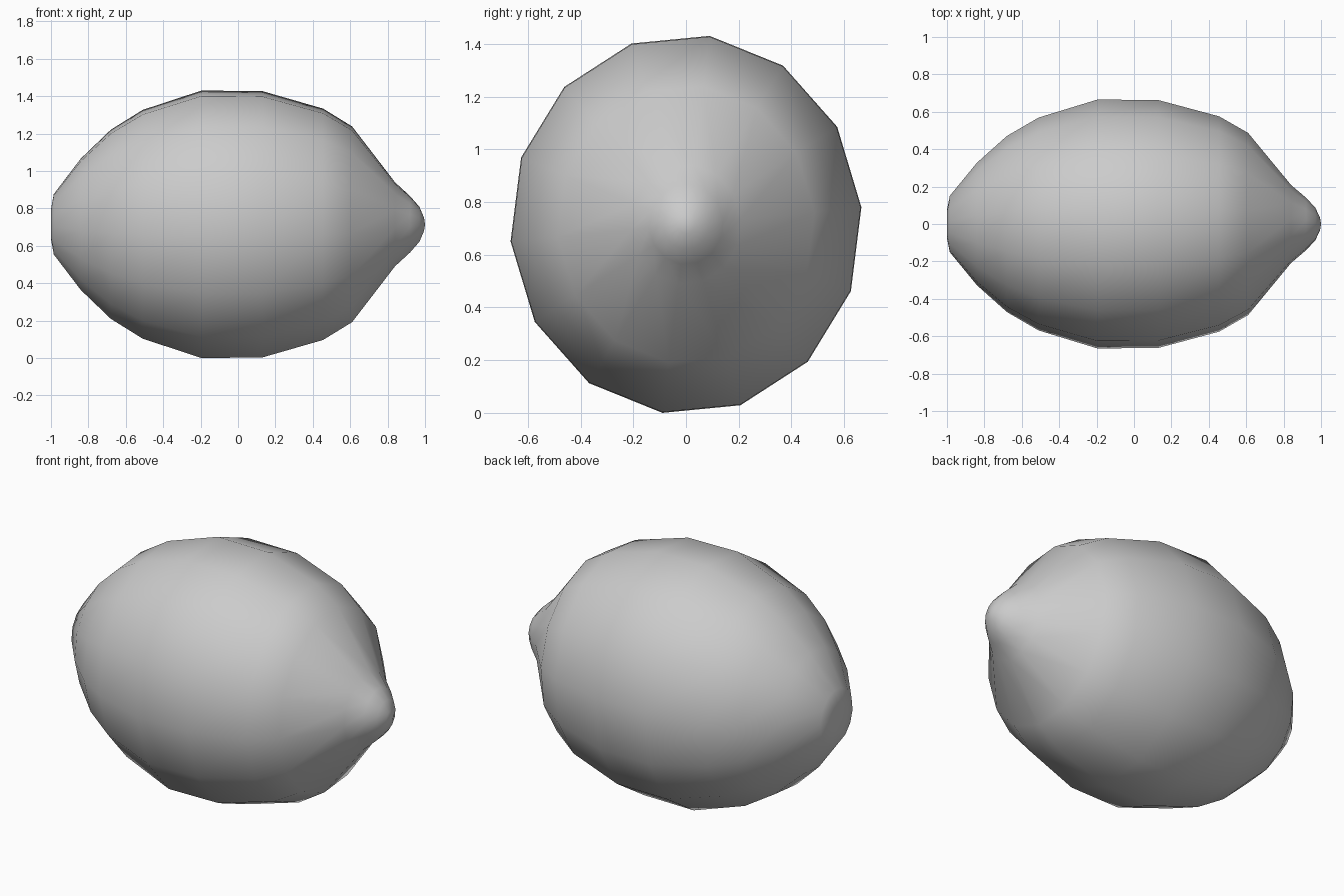
import bpy, bmesh, math

if "Cube" in bpy.data.objects:
    bpy.data.objects.remove(bpy.data.objects["Cube"])

SIDES = 14
CENTRE_Z = 0.72
RATIO_Y = 0.926            # body is slightly narrower in y than in z
OFFSET = math.radians(7.7)  # first corner, measured from the top

# Profile along x: (x, vertical radius), blunt stem end to nippled tip
profile = [(-1.0, 0.08), (-0.985, 0.163), (-0.84, 0.355), (-0.68, 0.51),
           (-0.51, 0.617), (-0.195, 0.7215), (0.13, 0.7185), (0.455, 0.624),
           (0.61, 0.528), (0.84, 0.226), (0.92, 0.152), (0.97, 0.094),
           (0.995, 0.035)]

bm = bmesh.new()
rings = []
for x, r in profile:
    ring = []
    for i in range(SIDES):
        a = OFFSET + i * math.tau / SIDES
        ring.append(bm.verts.new((x, r * RATIO_Y * math.sin(a),
                                  CENTRE_Z + r * math.cos(a))))
    rings.append(ring)

# Fruit skin
for a, b in zip(rings, rings[1:]):
    for i in range(SIDES):
        j = (i + 1) % SIDES
        bm.faces.new((a[i], a[j], b[j], b[i]))

# Closed ends
for ring, x in ((rings[0], -1.0), (rings[-1], 1.0)):
    pole = bm.verts.new((x, 0, CENTRE_Z))
    for i in range(SIDES):
        bm.faces.new((ring[i], ring[(i + 1) % SIDES], pole))

bmesh.ops.recalc_face_normals(bm, faces=bm.faces)
for f in bm.faces:
    f.smooth = True

mesh = bpy.data.meshes.new("lemon")
bm.to_mesh(mesh)
bm.free()
lemon = bpy.data.objects.new("lemon", mesh)
bpy.context.collection.objects.link(lemon)

# Rest the lowest corner on the ground
low = min(v.co.z for v in mesh.vertices)
for v in mesh.vertices:
    v.co.z -= low
